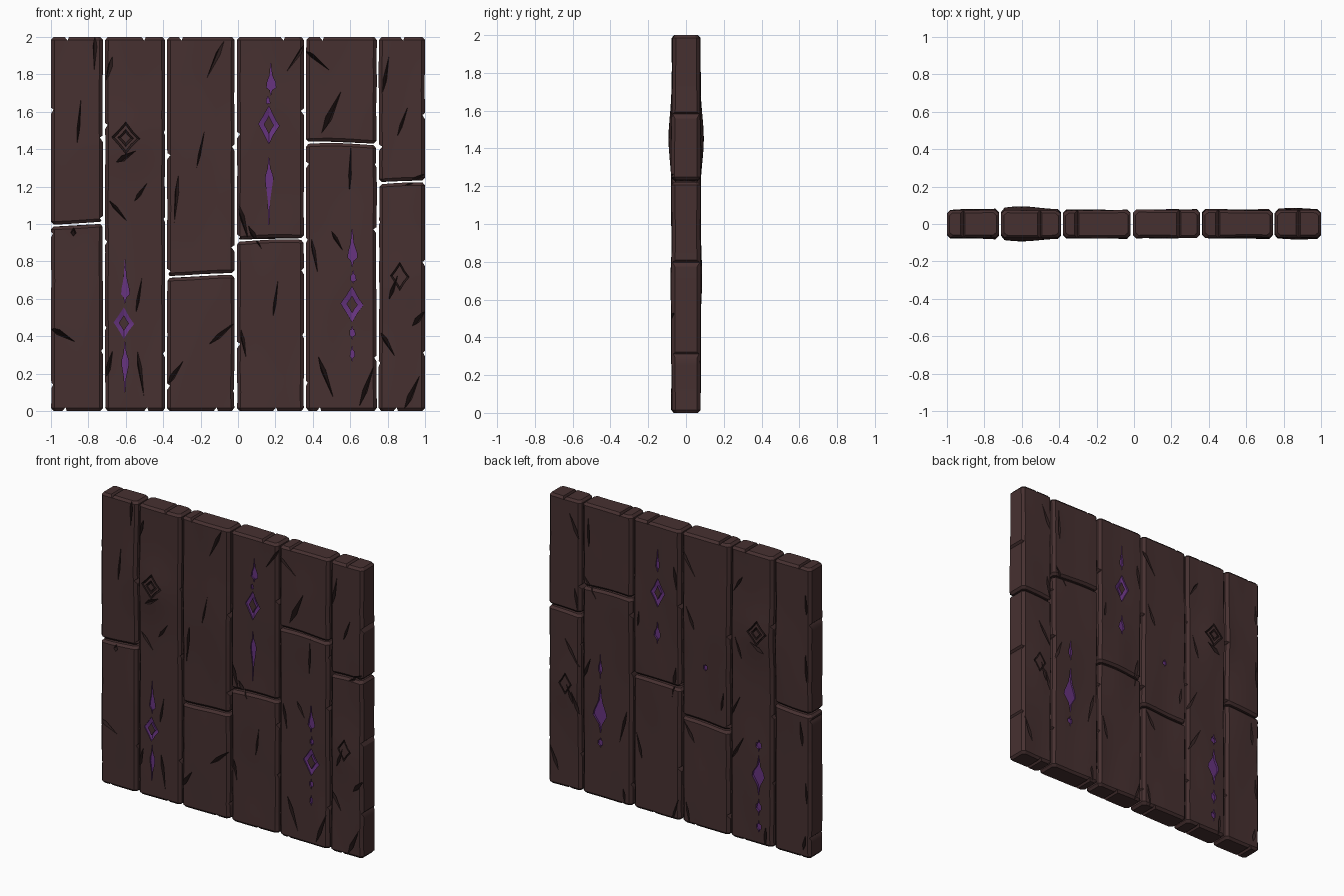
import bpy, bmesh, math, random
from mathutils import Vector, noise

if "Cube" in bpy.data.objects:
    bpy.data.objects.remove(bpy.data.objects["Cube"])

random.seed(7)


def material(name, rgb):
    m = bpy.data.materials.new(name)
    m.diffuse_color = (*rgb, 1)
    m.use_nodes = True
    m.node_tree.nodes["Principled BSDF"].inputs["Base Color"].default_value = m.diffuse_color
    return m


MATS = [material("dark brown wood", (0.062, 0.030, 0.030)),
        material("purple glow", (0.135, 0.034, 0.215)),
        material("deep crack brown", (0.026, 0.013, 0.013))]
HALF = 0.075  # half thickness of the wall


def finish(bm, name):
    bmesh.ops.recalc_face_normals(bm, faces=bm.faces)
    me = bpy.data.meshes.new(name)
    bm.to_mesh(me)
    bm.free()
    for m in MATS:
        me.materials.append(m)
    ob = bpy.data.objects.new(name, me)
    bpy.context.collection.objects.link(ob)
    return ob


# ---- planks: lofted rounded boxes with a gentle uneven surface ----
KNOTS = [(-0.6, 1.45, 0.016), (0.87, 0.7, 0.008)]


def end_z(x, z):
    return z if z in (0, 2) else z + 0.008 * math.sin(9 * x + 20 * z)


def plank(name, x0, x1, z0, z1):
    bm = bmesh.new()
    r, g = 0.018, 0.005
    z0, z1 = (z0 + g if z0 else z0), (z1 - g if z1 < 2 else z1)
    cx, hw = (x0 + x1) / 2, (x1 - x0) / 2
    nx, ny = 8, 4
    side = [(-hw + r + (2 * hw - 2 * r) * i / nx, -HALF) for i in range(nx + 1)]
    edge = [(hw, -HALF + r + (2 * HALF - 2 * r) * i / ny) for i in range(ny + 1)]
    sect = side + edge
    sect += [(-x, -y) for x, y in sect]
    n = max(6, round((z1 - z0) / 0.05))
    e = 0.016 / (z1 - z0)
    levels = [0, e] + [i / n for i in range(1, n)] + [1 - e, 1]
    rings = []
    for t in levels:
        ring = []
        shrink = 0.014 if t in (0, 1) else 0
        for x, y in sect:
            fx, fy = 1 - shrink / hw, 1 - shrink / HALF
            px = cx + x * fx
            zb, zt = end_z(px, z0), end_z(px, z1)
            z = zb + t * (zt - zb)
            p = Vector((px * 5, y * 6, z * 1.8))
            py = y * fy * (1 + 0.09 * noise.noise(p))
            for kx, kz, h in KNOTS:
                d = ((px - kx) / 0.15) ** 2 + ((z - kz) / 0.16) ** 2
                py += math.copysign(h * math.exp(-d), y) * abs(y) / HALF
            wob = 0.006 * max(0, noise.noise(Vector((cx * 9 + x * 3, 3, z * 5))))
            px -= math.copysign(wob, x) * min(1, abs(x) / hw)
            ring.append(bm.verts.new((px, py, z)))
        rings.append(ring)
    m = len(sect)
    for a, b in zip(rings, rings[1:]):
        for i in range(m):
            bm.faces.new((a[i], a[(i + 1) % m], b[(i + 1) % m], b[i]))
    bm.faces.new(rings[0])
    bm.faces.new(rings[-1])
    return finish(bm, name)


COLUMNS = [(-1.0, -0.722, 1.0), (-0.712, -0.389, None), (-0.38, -0.018, 0.725),
           (-0.006, 0.353, 0.915), (0.363, 0.742, 1.43), (0.752, 1.0, 1.22)]
planks = []
for i, (a, b, split) in enumerate(COLUMNS, 1):
    if split:
        planks.append(plank(f"lower_plank_{i}", a, b, 0, split))
        planks.append(plank(f"upper_plank_{i}", a, b, split, 2))
    else:
        planks.append(plank(f"full_plank_{i}", a, b, 0, 2))

# ---- carving tools ----
tool = bmesh.new()


def crack(x, z, length, width, deg, s=-1, depth=0.026):
    """Tapered V-shaped split in the wood; angle is from vertical."""
    bm = tool
    a = math.radians(deg)
    out = []
    for u, v, y in [(-.5, 0, .12), (.5, 0, .12), (-.15, .5, .12), (-.15, -.5, .12),
                    (-.5, 0, HALF), (.5, 0, HALF), (-.15, .5, HALF), (-.15, -.5, HALF),
                    (-.3, .3, HALF - depth), (.2, .1, HALF - depth)]:
        u, v = u * length, v * width
        out.append(bm.verts.new((x + u * math.sin(a) + v * math.cos(a), s * y,
                                 z + u * math.cos(a) - v * math.sin(a))))
    res = bmesh.ops.convex_hull(bm, input=out)
    for f in res["geom"]:
        if isinstance(f, bmesh.types.BMFace):
            f.material_index = 2
    bmesh.ops.delete(bm, geom=[v for v in out if v.is_valid and not v.link_faces], context="VERTS")


def prism(poly, y0, y1, mat):
    a = [tool.verts.new((x, y0, z)) for x, z in poly]
    b = [tool.verts.new((x, y1, z)) for x, z in poly]
    n = len(poly)
    fs = [tool.faces.new(a), tool.faces.new(b[::-1])]
    fs += [tool.faces.new((a[i], b[i], b[(i + 1) % n], a[(i + 1) % n])) for i in range(n)]
    for f in fs:
        f.material_index = mat


def drop(x, zb, zt, w, belly, s=-1):
    """Purple vein: thin tapering tips with a swollen belly."""
    h = zt - zb
    k = zb + belly * h
    right = [(0.12, zb + belly * h * 0.5), (0.5, k - 0.012), (0.45, k + 0.015),
             (0.14, k + (zt - k) * 0.45)]
    poly = [(x, zb)] + [(x + w * v, z) for v, z in right] + [(x, zt)]
    poly += [(x - w * v * 0.8, z) for v, z in right[::-1]]
    prism(poly, s * 0.064, s * 0.13, 1)


def ring(x, z, hw, hh, hole, mat, s=-1, y_in=0.058):
    """Diamond-shaped groove around an eye of wood."""
    def loop(k, y):
        return [tool.verts.new((x + dx * hw * k, s * y, z + dz * hh * k))
                for dx, dz in [(0, 1), (.55, .35), (1, -.05), (.45, -.5),
                               (0, -1), (-.5, -.45), (-1, .05), (-.5, .5)]]
    loops = [loop(1, y_in + .008), loop(1, .14), loop(hole, .14), loop(hole, y_in)]
    for a, b in zip(loops, loops[1:] + loops[:1]):
        for i in range(8):
            j = (i + 1) % 8
            tool.faces.new((a[i], a[j], b[j], b[i])).material_index = mat


# purple eyes and veins, front then back
for x, z, hw, hh in [(0.165, 1.53, .055, .1), (-0.61, 0.47, .055, .085), (0.61, 0.57, .06, .095)]:
    ring(x, z, hw, hh, 0.5, 1)
ring(0.165, 1.53, .055, .1, 0.45, 1, 1)
for d in [(.175, 1.69, 1.86, .055, .3), (.16, 1.635, 1.69, .02, .4), (.165, .98, 1.36, .045, .7),
          (-.605, .575, .82, .05, .25), (-.605, .09, .375, .04, .6), (.61, .77, .98, .055, .3),
          (.615, .68, .755, .03, .4), (.61, .38, .455, .03, .5), (.61, .26, .35, .025, .5)]:
    drop(*d)
for d in [(.6, .44, .78, .11, .4), (.6, .82, 1.0, .03, .4), (.6, .34, .42, .04, .5),
          (.165, 1.66, 1.86, .03, .3), (.165, 1.18, 1.34, .05, .4), (-.61, .34, .62, .1, .5),
          (-.61, .64, .73, .045, .5), (-.61, .2, .32, .045, .5), (-.61, .08, .17, .04, .5),
          (-.2, 1.08, 1.14, .03, .5)]:
    drop(*d, s=1)

# bare knots on both faces
for s in (-1, 1):
    ring(-.6, 1.46, .075, .085, .82, 2, s, 0.07)
    ring(-.6, 1.46, .042, .045, .65, 2, s, 0.07)
    ring(.865, .72, .05, .075, .8, 2, s, 0.062)
    crack(-.6, 1.36, .12, .03, 60, s)
    crack(.83, .66, .14, .02, 20, s)

# long splits on the front: x, z, length, width, angle
for c in [(-.765, 1.92, .2, .022, 182), (-.94, .41, .16, .03, 120), (-.88, .96, .05, .03, 0),
          (-.69, 1.82, .16, .025, 195), (-.52, 1.17, .12, .02, 35), (-.64, 1.07, .16, .022, 140),
          (-.52, .2, .26, .022, 172), (-.53, .62, .2, .016, 10), (-.69, .25, .16, .03, 15),
          (-.33, 1.13, .26, .02, 185), (-.12, 1.88, .22, .025, 205), (-.2, 1.4, .2, .012, 12),
          (-.08, .42, .2, .025, 50), (-.34, .2, .16, .03, 35), (.03, 1.01, .2, .025, 165),
          (.09, .93, .14, .025, 150), (.32, 1.9, .22, .02, 215), (.03, .36, .16, .02, 170),
          (.5, 1.6, .25, .035, 25), (.42, 1.88, .2, .02, 130), (.6, 1.3, .26, .014, 2)]:
    crack(*c)
for c in [(.47, .18, .24, .025, 160), (.41, .83, .2, .02, 170), (.69, .14, .24, .025, 20),
          (.53, .91, .12, .02, 150), (.93, .1, .2, .03, 25), (.8, .36, .16, .025, 150),
          (.95, 1.24, .14, .03, 60), (.79, 1.8, .2, .02, 10), (.97, .5, .12, .03, 40),
          (.88, 1.55, .18, .018, 20), (.2, .6, .2, .014, 8), (-.85, 1.55, .24, .014, 5)]:
    crack(*c)

# scattered splits on the back
for a, b, split in COLUMNS:
    for k in range(5):
        z = 0.12 + 0.4 * k + random.uniform(-.08, .12)
        x = random.choice((a + .05, b - .05)) + random.uniform(-.02, .02)
        crack(x, z, random.uniform(.1, .24), random.uniform(.014, .026),
              random.choice((0, 180)) + random.uniform(-35, 35), 1)

# small chips through plank edges and ends
for a, b, split in COLUMNS:
    for x, sgn in ((a, 1), (b, -1)):
        for k in range(3):
            z = 0.2 + 0.6 * k + random.uniform(-.1, .25)
            d = random.uniform(.008, .02)
            prism([(x - sgn * .004, z - .03), (x + sgn * d, z), (x - sgn * .004, z + .015)], -.15, .15, 0)
    for z, sgn in ((0, 1), (2, -1)):
        x = random.uniform(a + .06, b - .06)
        prism([(x - .02, z - sgn * .01), (x + .004, z + sgn * .02), (x + .015, z - sgn * .01)], -.15, .15, 0)

cutter = finish(tool, "carving_tool")
cutter.hide_render = True

# ---- carve every plank, then drop the tool ----
for p in planks:
    mod = p.modifiers.new("carve", "BOOLEAN")
    mod.operation, mod.solver, mod.object = "DIFFERENCE", "EXACT", cutter
    mod.use_self = True
    mod.material_mode = "INDEX"
dg = bpy.context.evaluated_depsgraph_get()
carved = [bpy.data.meshes.new_from_object(p.evaluated_get(dg)) for p in planks]
for p, me in zip(planks, carved):
    p.modifiers.clear()
    p.data = me
    me.shade_smooth()
    me.set_sharp_from_angle(angle=math.radians(30))
bpy.data.objects.remove(cutter)
